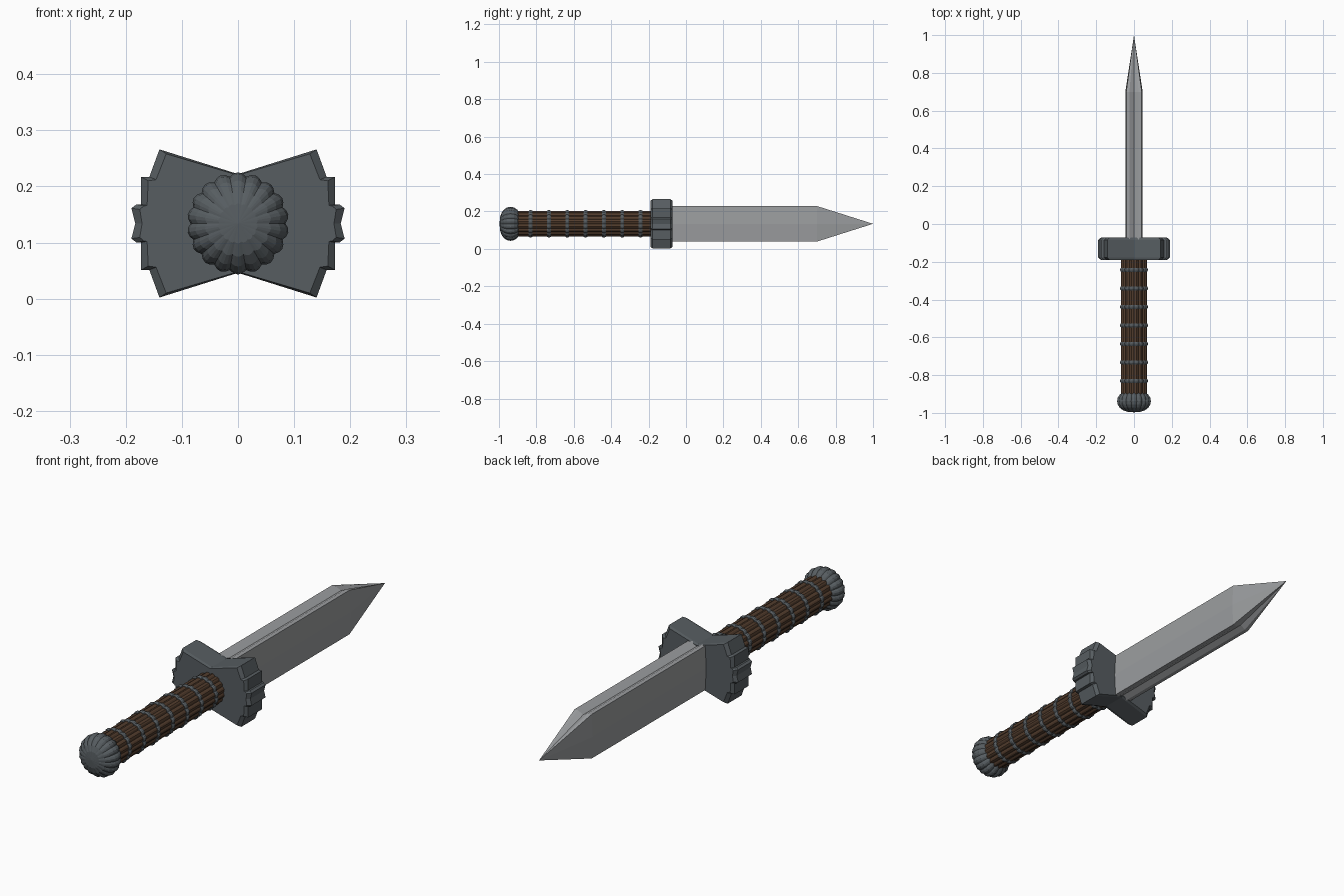
import bpy, bmesh, math

if "Cube" in bpy.data.objects:
    bpy.data.objects.remove(bpy.data.objects["Cube"])

ZC = 0.134  # height of the dagger's long axis


def material(name, rgb):
    m = bpy.data.materials.new(name)
    m.diffuse_color = (*rgb, 1)
    m.use_nodes = True
    m.node_tree.nodes["Principled BSDF"].inputs["Base Color"].default_value = m.diffuse_color
    return m


STEEL = material("blade steel", (0.33, 0.34, 0.35))
IRON = material("dark iron", (0.095, 0.11, 0.12))
WOOD = material("brown wood", (0.085, 0.046, 0.026))


def loft(name, rings, mat, closed_loop=False):
    """Skin (y, [(x, z), ...]) cross-sections; a one-point ring is a tip."""
    bm = bmesh.new()
    vs = [[bm.verts.new((x, y, z + ZC)) for x, z in pts] for y, pts in rings]
    pairs = list(zip(vs, vs[1:]))
    if closed_loop:
        pairs.append((vs[-1], vs[0]))
    for a, b in pairs:
        n = max(len(a), len(b))
        for i in range(n):
            j = (i + 1) % n
            if len(b) == 1:
                bm.faces.new((a[i], a[j], b[0]))
            elif len(a) == 1:
                bm.faces.new((a[0], b[j], b[i]))
            else:
                bm.faces.new((a[i], a[j], b[j], b[i]))
    if not closed_loop:
        for end in (vs[0], vs[-1]):
            if len(end) > 2:
                bm.faces.new(end)
    bmesh.ops.recalc_face_normals(bm, faces=bm.faces)
    me = bpy.data.meshes.new(name)
    bm.to_mesh(me)
    bm.free()
    me.materials.append(mat)
    ob = bpy.data.objects.new(name, me)
    bpy.context.collection.objects.link(ob)
    return ob


def mirrored(quarter):
    """Mirror a top-right quarter outline (top centre to right) four ways."""
    right = quarter + [(x, -z) for x, z in reversed(quarter) if z > 0]
    left = [(-x, z) for x, z in reversed(right) if x > 0]
    return right + left


def scalloped(r, count, depth, steps=4):
    """Round outline made of bulging flutes."""
    n = count * steps
    pts = []
    for i in range(n):
        a = 2 * math.pi * i / n
        rr = r * (1 - depth * (1 - abs(math.sin(count * a / 2))))
        pts.append((rr * math.cos(a), rr * math.sin(a)))
    return pts


# Blade: thick bar with a shallow groove along each edge, tapering to a point
blade = mirrored([(0, 0.082), (0.024, 0.095), (0.041, 0.095), (0.046, 0)])
loft("blade", [(-0.10, blade), (0.70, blade), (1.0, [(0, 0)])], STEEL)

# Guard: bow-tie block with stepped, toothed ends and chamfered rims
outer = mirrored([(0, 0.088), (0.14, 0.132), (0.158, 0.083), (0.173, 0.083),
                  (0.173, 0.034), (0.181, 0.034), (0.190, 0.027), (0.183, 0)])
inner = mirrored([(0, 0.086), (0.128, 0.124), (0.146, 0.078), (0.160, 0.076),
                  (0.162, 0.032), (0.168, 0.031), (0.175, 0.025), (0.171, 0)])
loft("guard", [(-0.19, inner), (-0.178, outer), (-0.084, outer), (-0.072, inner)], IRON)

# Grip: fluted wooden handle
flutes = scalloped(0.069, 16, 0.09)
loft("grip", [(-0.90, flutes), (-0.18, flutes)], WOOD)

# Seven thin bands around the grip
for k in range(7):
    y = -0.243 - 0.098 * k
    rings = [(y + dy, scalloped(r, 16, 0.07)) for dy, r in
             ((-0.010, 0.060), (-0.010, 0.071), (-0.004, 0.0745),
              (0.004, 0.0745), (0.010, 0.071), (0.010, 0.060))]
    loft(f"grip_band_{k + 1}", rings, IRON, closed_loop=True)

# Pommel: fluted flattened ball
STEPS = 10
rings = [(-0.997, [(0, 0)])]
for k in range(1, STEPS):
    t = math.pi * k / STEPS
    rings.append((-0.938 - 0.059 * math.cos(t), scalloped(0.091 * math.sin(t) ** 0.8, 18, 0.07)))
rings.append((-0.879, [(0, 0)]))
loft("pommel", rings, IRON)
